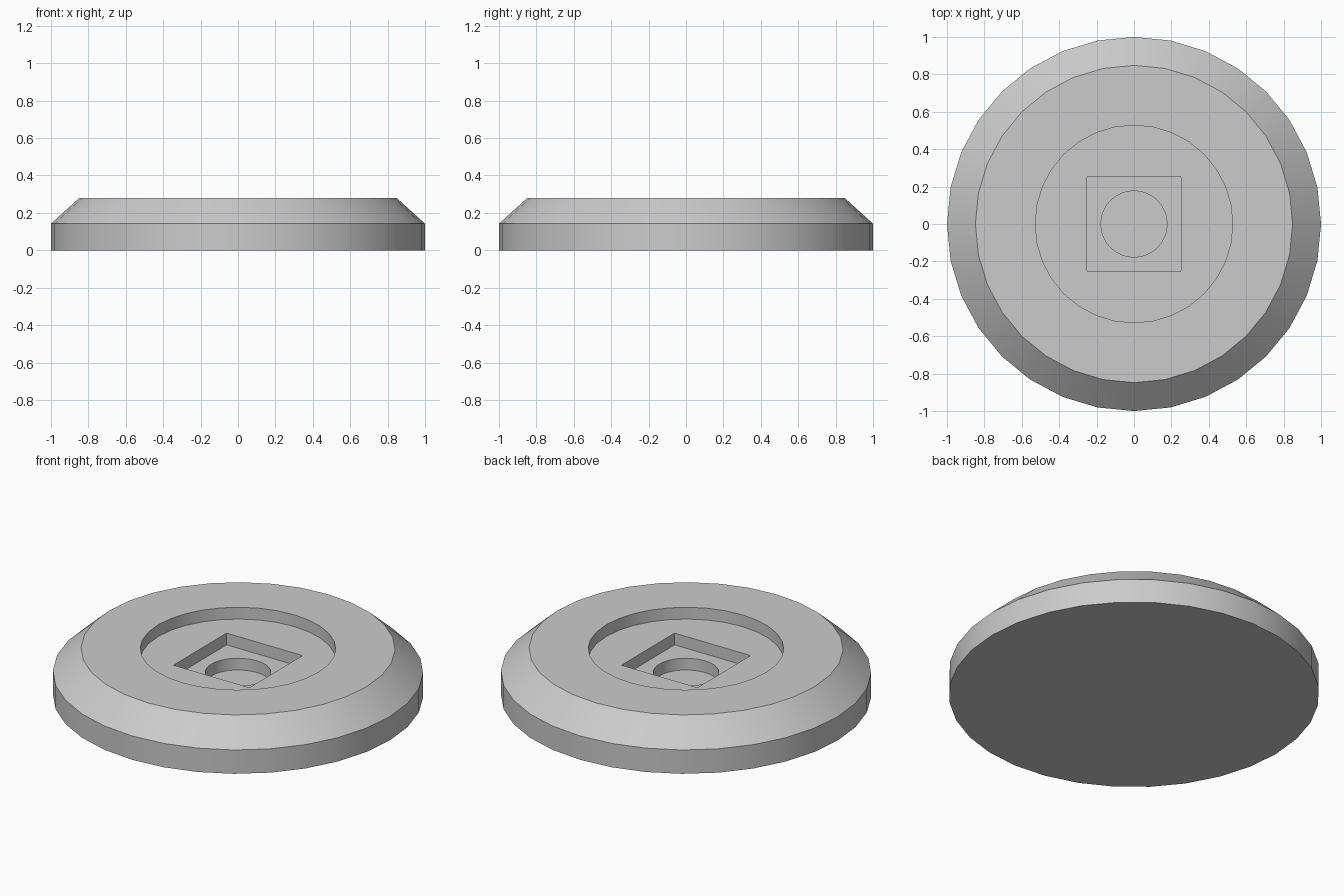
import bpy
import bmesh
from math import cos, sin, radians, tau

cube = bpy.data.objects.get("Cube")
if cube:
    bpy.data.objects.remove(cube, do_unlink=True)

SIDES = 32


def add_ring(bm, radius, z, square=False):
    """Ring of vertices, round or pushed out onto a square of that half width."""
    verts = []
    for i in range(SIDES):
        a = tau * i / SIDES
        c, s = cos(a), sin(a)
        r = radius / max(abs(c), abs(s)) if square else radius
        verts.append(bm.verts.new((r * c, r * s, z)))
    return verts


# Plain grey
grey = bpy.data.materials.new("light_grey")
grey.use_nodes = True
colour = (0.6, 0.6, 0.6, 1)
grey.diffuse_color = colour
grey.node_tree.nodes["Principled BSDF"].inputs["Base Color"].default_value = colour

# Rings from the underside, over the rim and down through the stepped recess
TOP, STEP = 0.28, 0.07
rings = [
    (1.0, 0, False), (1.0, 0.142, False), (0.848, TOP, False),   # wall, chamfer
    (0.528, TOP, False), (0.528, TOP - STEP, False),             # round recess
    (0.25, TOP - STEP, True), (0.25, TOP - 2 * STEP, True),      # square recess
    (0.177, TOP - 2 * STEP, False), (0.177, TOP - 3 * STEP, False),  # round hole
]
bm = bmesh.new()
loops = [add_ring(bm, *ring) for ring in rings]
for low, high in zip(loops, loops[1:]):
    for i in range(SIDES):
        j = (i + 1) % SIDES
        bm.faces.new((low[i], low[j], high[j], high[i]))

# Underside and floor of the hole
bm.faces.new(reversed(loops[0]))
bm.faces.new(loops[-1])

mesh = bpy.data.meshes.new("round_base")
bm.to_mesh(mesh)
bm.free()
mesh.materials.append(grey)
base = bpy.data.objects.new("round_base", mesh)
bpy.context.collection.objects.link(base)

# Smooth round walls with crisp edges
bpy.ops.object.select_all(action='DESELECT')
base.select_set(True)
bpy.context.view_layer.objects.active = base
bpy.ops.object.shade_smooth_by_angle(angle=radians(30))
